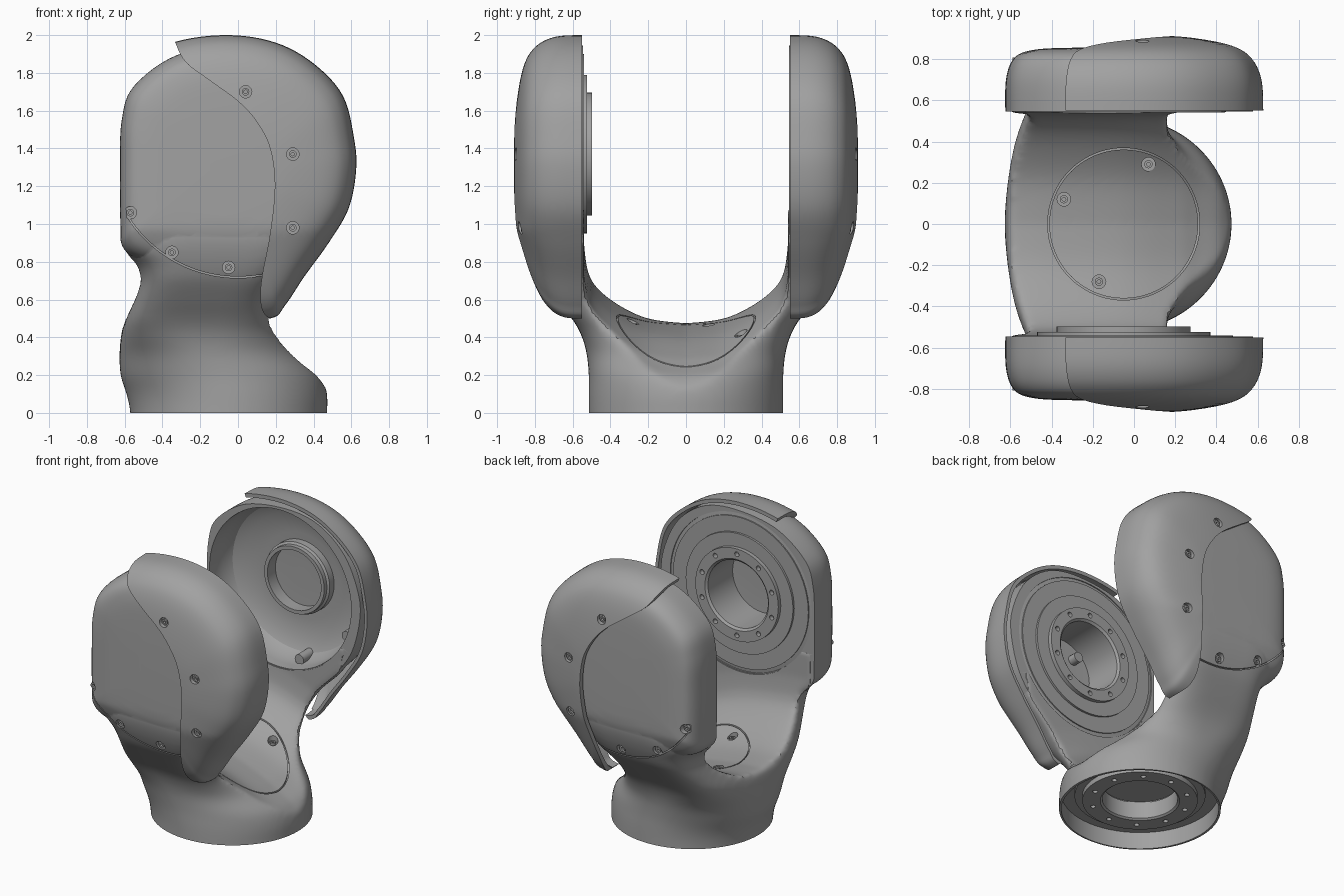
import bpy, bmesh, math
from mathutils import Vector
from mathutils.bvhtree import BVHTree

if "Cube" in bpy.data.objects:
    bpy.data.objects.remove(bpy.data.objects["Cube"])

grey = bpy.data.materials.new("plain_grey")
grey.use_nodes = True
grey.diffuse_color = (0.36, 0.36, 0.36, 1)
grey.node_tree.nodes["Principled BSDF"].inputs["Base Color"].default_value = grey.diffuse_color

CX, CZ = -0.05, 1.37          # joint axis
TAU = math.tau


# ---------- helpers ----------
def smooth(pts, n=6, closed=False):
    """Catmull-Rom curve through the points."""
    out, k = [], len(pts)
    get = (lambda i: Vector(pts[i % k])) if closed else (lambda i: Vector(pts[max(0, min(k - 1, i))]))
    for i in range(k if closed else k - 1):
        a, b, c, d = (get(i + j) for j in (-1, 0, 1, 2))
        for s in range(n):
            t = s / n
            out.append(0.5 * (2 * b + (c - a) * t + (2 * a - 5 * b + 4 * c - d) * t ** 2
                              + (3 * b - a - 3 * c + d) * t ** 3))
    if not closed:
        out.append(Vector(pts[-1]))
    return out


def loft(name, rings, closed=False):
    """Skin a list of equal rings; ends are capped, or joined when closed."""
    bm = bmesh.new()
    rows = [[bm.verts.new(p) for p in ring] for ring in rings]
    for a, b in zip(rows, rows[1:] + rows[:1] if closed else rows[1:]):
        for i in range(len(a)):
            j = (i + 1) % len(a)
            bm.faces.new((a[i], a[j], b[j], b[i]))
    if not closed:
        bm.faces.new(rows[0])
        bm.faces.new(rows[-1])
    bmesh.ops.recalc_face_normals(bm, faces=bm.faces)
    mesh = bpy.data.meshes.new(name)
    bm.to_mesh(mesh)
    bm.free()
    mesh.materials.append(grey)
    ob = bpy.data.objects.new(name, mesh)
    bpy.context.collection.objects.link(ob)
    return ob


def lathe(name, profile, place, closed=False, n=64):
    """Spin (radius, depth) points; place(u, v, depth) gives the position."""
    return loft(name, [[place(r * math.cos(TAU * i / n), r * math.sin(TAU * i / n), d)
                        for i in range(n)] for r, d in profile], closed)


def rod(name, r, d0, d1, place, n=20):
    return lathe(name, [(r, d0), (r, d1)], place, n=n)


def apply(ob, kind, **settings):
    m = ob.modifiers.new("step", kind)
    for key, value in settings.items():
        setattr(m, key, value)
    bpy.context.view_layer.objects.active = ob
    bpy.ops.object.modifier_apply(modifier=m.name)


def cut(ob, cutters, op='DIFFERENCE'):
    for c in cutters:
        apply(ob, 'BOOLEAN', operation=op, object=c, solver='EXACT')
        bpy.data.objects.remove(c)


def side(s, x=CX, z=CZ):
    return lambda u, v, d: (x + u, s * d, z + v)


def upright(x, y):
    return lambda u, v, d: (x + u, y + v, d)


def surface(ob, place):
    """Depth of the first surface met along a placement's axis."""
    tree = BVHTree.FromPolygons([v.co for v in ob.data.vertices], [p.vertices for p in ob.data.polygons])

    def depth(u, v):
        start, ahead = Vector(place(u, v, 1)), Vector(place(u, v, 0))
        hit = tree.ray_cast(start, ahead - start)
        return 1 - hit[3] if hit[0] else None
    return depth


def screw_hole(ob, place):
    """Counterbored screw sunk into the face."""
    d = surface(ob, place)(0, 0)
    cut(ob, [rod("hole", 0.033, d - 0.025, d + 0.1, place)])
    lathe("screw", [(0.02, d - 0.03), (0.02, d - 0.008), (0.009, d - 0.008), (0.009, d - 0.03)],
          place, True, 16)


def seam_groove(ob, place, radius, a0, a1, closed=False):
    """Thin circular parting line following the face."""
    depth, rings, n = surface(ob, place), [], 80
    for i in range(n if closed else n + 1):
        a = math.radians(a0 + (a1 - a0) * i / n)
        c, s = math.cos(a), math.sin(a)
        d = depth(radius * c, radius * s)
        if d is not None:
            rings.append([place((radius + o) * c, (radius + o) * s, d + h)
                          for o, h in ((-.004, -.012), (.004, -.012), (.004, .03), (-.004, .03))])
    cut(ob, [loft("groove", rings, closed)])


def sag(z, d):
    return d - 0.25 * max(0, 0.97 - z) * max(0, d - 0.55) / 0.36


# ---------- yoke: lofted column, saddle cut between the arms, blended ----------
# z, left x, right x, half width, squareness
sections = [(-.12, -.57, .472, .515, 2), (0, -.57, .472, .515, 2), (.1, -.59, .472, .515, 2),
            (.2, -.622, .44, .515, 2.1), (.32, -.627, .33, .527, 2.4), (.42, -.617, .25, .558, 3.2),
            (.5, -.597, .215, .605, 4), (.6, -.56, .21, .685, 4.5), (.7, -.53, .25, .76, 5),
            (.78, -.55, .32, .8, 5), (.86, -.615, .4, .828, 5), (.95, -.622, .45, .845, 5),
            (1.08, -.615, .47, .838, 5)]


def section(p):
    z, x0, x1, w, e = p
    ring = []
    for i in range(96):
        c, s = math.cos(TAU * i / 96), math.sin(TAU * i / 96)
        ring.append(((x0 + x1) / 2 + math.copysign(abs(c) ** (2 / e), c) * (x1 - x0) / 2,
                     math.copysign(abs(s) ** (2 / e), s) * w, z))
    return ring


yoke = loft("yoke", [section(p) for p in smooth(sections, 4)])
ridge = smooth([(-.9, .47), (-.62, .475), (-.4, .463), (-.05, .4), (.2, .305),
                (.31, .245), (.41, .19), (.475, .13), (.6, .08)], 5)
half = smooth([(0, 0), (.2, .025), (.36, .1), (.47, .19), (.52, .28), (.54, .42)], 5)
cut(yoke, [loft("saddle_cutter", [
    [(x, -.54, 1.5)] + [(x, -y, z + h) for y, h in reversed(half[1:])]
    + [(x, y, z + h) for y, h in half] + [(x, .54, 1.5)] for x, z in ridge])])
apply(yoke, 'REMESH', mode='VOXEL', voxel_size=0.018)
apply(yoke, 'SMOOTH', factor=0.5, iterations=10)

# trimmed flat foot, flange recess and the bowl openings
bowl = [(.555, .545), (.55, .6), (.545, .68), (.51, .74), (.44, .775), (.3, .79), (.05, .79)]
base = upright(CX, 0)
cut(yoke, [rod("foot_trim", .8, -.3, 0, base), rod("recess", .505, -.1, .12, base, 64),
           rod("bore", .25, -.1, .2, base, 64)]
    + [lathe("bowl_cutter", [(.56, .4)] + [(r + .006, d + .004) for r, d in bowl], side(s))
       for s in (-1, 1)])

# round cover on the saddle
seam_groove(yoke, base, .365, 0, 360, True)
for x, y in ((.07, .29), (-.34, .12), (-.17, -.28)):
    screw_hole(yoke, upright(x, y))

# ---------- housings and caps, mirrored front and back ----------
body_line = smooth([(-.622, 1.0), (-.624, 1.3), (-.615, 1.55), (-.55, 1.73), (-.32, 1.895), (0, 1.945),
                    (.25, 1.9), (.45, 1.74), (.56, 1.5), (.57, 1.3), (.5, 1.05), (.35, .86),
                    (.15, .75), (-.05, .72), (-.3, .75), (-.52, .81), (-.61, .88)], 6, True)
cap_line = smooth([(-.33, 1.965), (-.05, 2.0), (.2, 1.96), (.4, 1.85), (.555, 1.68), (.615, 1.45),
                   (.625, 1.28), (.585, 1.08), (.48, .9), (.35, .72), (.25, .57), (.17, .5), (-.1, .5),
                   (-.5, .6), (-.7, 1.0), (-.72, 1.5), (-.58, 1.85)], 6, True)
seam = smooth([(-.34, 1.98), (-.28, 1.86), (-.15, 1.76), (0, 1.65), (.1, 1.54), (.17, 1.4),
               (.195, 1.2), (.17, .95), (.13, .74), (.118, .62), (.13, .54), (.17, .495)], 6)
body_prof = smooth([(1, .545), (1, .66), (.985, .73), (.95, .785), (.89, .822), (.78, .843),
                    (.6, .853), (.2, .857)], 4)
cap_prof = smooth([(1, .55), (.995, .66), (.97, .735), (.92, .795), (.83, .845), (.67, .88),
                   (.4, .907), (.15, .915)], 4)
mid, cap_mid = Vector((CX, CZ)), Vector((0, 1.25))


def dome(s, line, prof, c, thin=0):
    rings = []
    for k, d in prof:
        pts = [c + (p - c) * k * (1 - thin) for p in line]
        rings.append([(p.x, s * sag(p.y, d - thin * (k < .99)), p.y) for p in pts])
    return rings


for s in (-1, 1):
    tag = "front_" if s < 0 else "back_"

    # housing bowl with a round opening, merged into its arm
    inner = [[(CX + r * q.x, s * d, CZ + r * q.y) for q in ((p - mid).normalized() for p in body_line)]
             for r, d in bowl]
    cut(yoke, [loft("housing", dome(s, body_line, reversed(body_prof), mid) + inner)], 'UNION')
    seam_groove(yoke, side(s, 0, 1.41), .692, 213, 283)
    for x, z in ((-.57, 1.06), (-.35, .85), (-.05, .77)):
        screw_hole(yoke, side(s, x, z))

    # outer cap shell trimmed along the curved seam
    cap = loft(tag + "cap", dome(s, cap_line, reversed(cap_prof), cap_mid)
               + dome(s, cap_line, cap_prof, cap_mid, .035))
    outline = [(p.x, p.y) for p in seam] + [(.2, .3), (.9, .3), (.9, 2.2), (-.34, 2.2)]
    cut(cap, [loft("trim", [[(x, s * d, z) for x, z in outline] for d in (.4, 1.1)])], 'INTERSECT')
    for x, z in ((.04, 1.7), (.29, 1.37), (.29, .98)):
        screw_hole(cap, side(s, x, z))


# ---------- drive flanges ----------
def bolt_holes(ob, r, d0, d1, place):
    for i in range(10):
        a = TAU * (i + .5) / 10
        u, v = r * math.cos(a), r * math.sin(a)
        cut(ob, [rod("bolt", .017, d0, d1, lambda p, q, d: place(u + p, v + q, d), 14)])


motor = lathe("front_motor", [(.557, .62), (.557, .552), (.53, .548), (.53, .54), (.42, .54), (.42, .525),
                              (.325, .525), (.325, .497), (.25, .497), (.235, .51), (.235, .786),
                              (.26, .786), (.26, .62)], side(-1), True)
bolt_holes(motor, .287, .45, .53, side(-1))
rod("cavity_boss", .035, .73, .795, side(-1, CX - .1, CZ + .12))

lathe("back_bearing_ring", [(.25, .795), (.25, .74), (.235, .73), (.235, .7), (.21, .7), (.21, .795)],
      side(1), True)
for a in (.15, -.5, -1.4):
    rod("bowl_boss", .035, .63, .78, side(1, CX + .52 * math.cos(a), CZ + .52 * math.sin(a)))

flange = lathe("base_flange", [(.42, .13), (.42, .1), (.37, .1), (.37, .065), (.255, .065), (.242, .075),
                               (.242, .19), (.26, .19), (.26, .13)], base, True)
bolt_holes(flange, .31, .0, .1, base)

# ---------- shading ----------
for ob in bpy.context.scene.objects:
    ob.select_set(ob.type == 'MESH')
bpy.context.view_layer.objects.active = yoke
bpy.ops.object.shade_smooth_by_angle(angle=math.radians(32))
